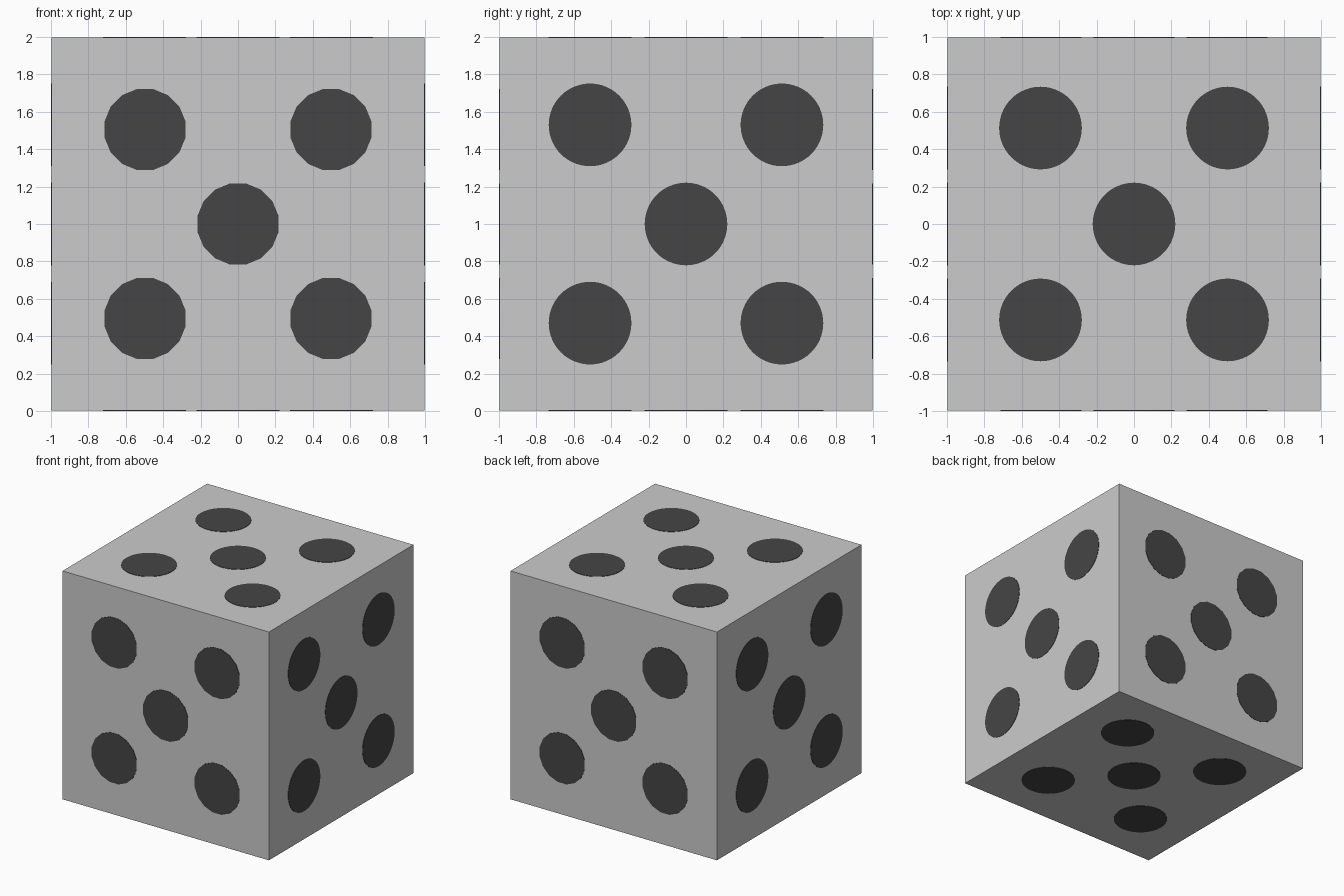
import bpy, math
from mathutils import Vector

if "Cube" in bpy.data.objects:
    bpy.data.objects.remove(bpy.data.objects["Cube"])

EPS = 0.003  # how far the spots stand proud of the faces
R = 0.221

dark = bpy.data.materials.new("dark_spot")
dark.diffuse_color = (0.06, 0.06, 0.06, 1)
dark.use_nodes = True
dark.node_tree.nodes["Principled BSDF"].inputs["Base Color"].default_value = dark.diffuse_color

# Body of the die
bpy.ops.mesh.primitive_cube_add(size=2 - 2 * EPS, location=(0, 0, 1))
bpy.context.object.name = "die_body"


def spot(name, loc, rot, sides):
    bpy.ops.mesh.primitive_cylinder_add(vertices=sides, radius=R, depth=0.04,
                                        location=loc, rotation=rot)
    ob = bpy.context.object
    ob.name = name
    ob.data.materials.append(dark)
    bpy.ops.object.shade_smooth_by_angle(angle=math.radians(30))


def five_spots(face, axis, side, du, dv, rot, sides):
    """Quincunx of spots on the face at the given end of an axis."""
    others = [i for i in range(3) if i != axis]
    layout = [(0, 0), (-1, -1), (-1, 1), (1, -1), (1, 1)]
    for n, (u, v) in enumerate(layout, 1):
        p = Vector((0, 0, 1))
        p[axis] += side * (1 - 0.02)
        p[others[0]] += u * du
        p[others[1]] += v * dv
        spot(f"{face}_spot_{n}", p, rot, sides)


H = math.pi / 2
for side, names in ((-1, ("left", "front", "bottom")), (1, ("right", "back", "top"))):
    five_spots(names[0], 0, side, 0.513, 0.53, (0, H, 0), 64)
    five_spots(names[1], 1, side, 0.497, 0.505, (H, math.pi / 16, 0), 16)
    five_spots(names[2], 2, side, 0.50, 0.513, (0, 0, 0), 64)
